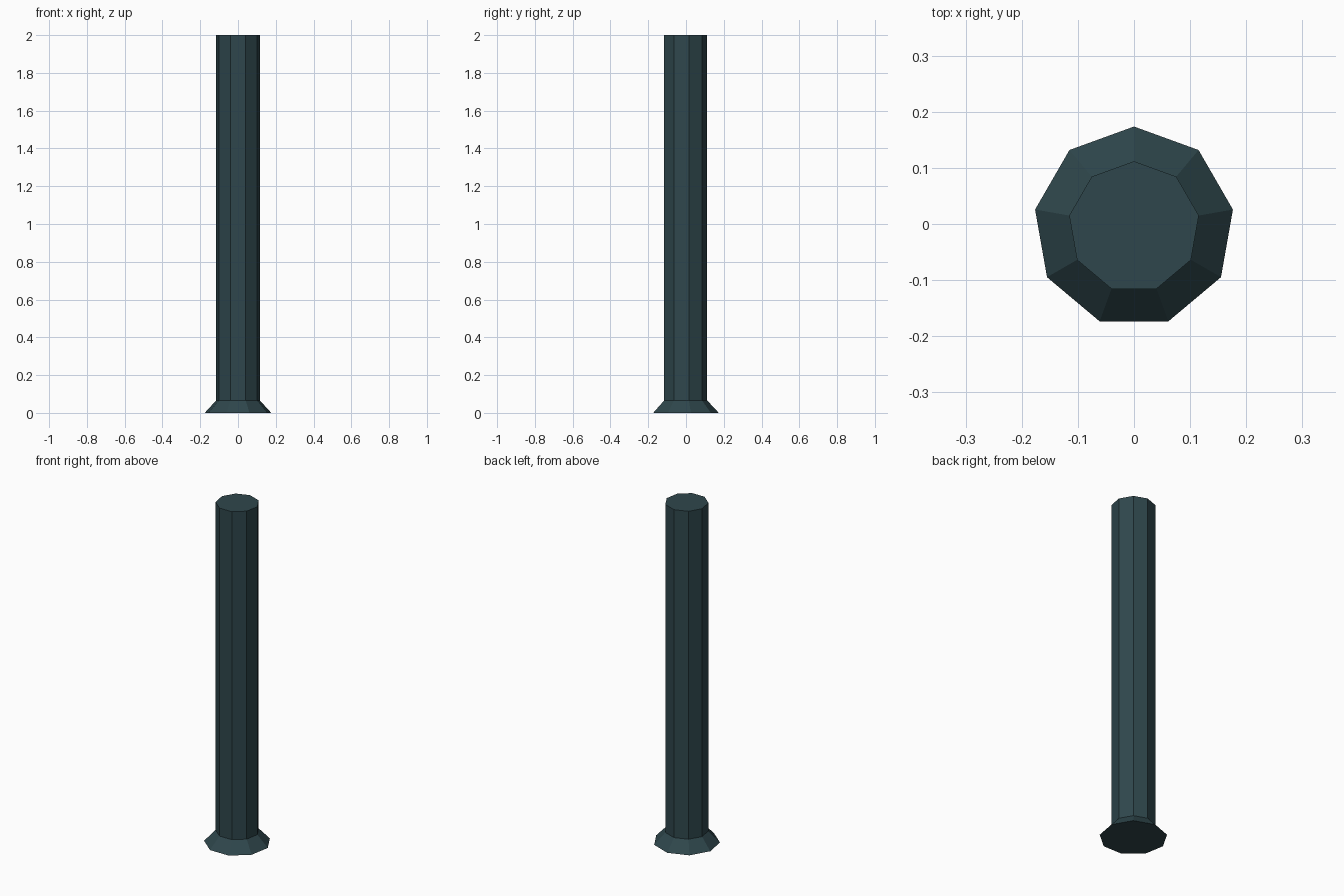
import bpy, bmesh
from math import sin, cos, tau

if "Cube" in bpy.data.objects:
    bpy.data.objects.remove(bpy.data.objects["Cube"])

SIDES = 9
Y_CENTRE = -0.0053  # a nonagon's bounds are not symmetric front to back
# (radius, height): flared foot, then straight shaft
PROFILE = [(0.179, 0.0), (0.1172, 0.066), (0.1172, 2.0)]


def loft(name, profile, mat):
    """Closed nine-sided solid through rings of the given radius and height."""
    bm = bmesh.new()
    rings = [[bm.verts.new((r * sin(tau * i / SIDES), Y_CENTRE + r * cos(tau * i / SIDES), z))
              for i in range(SIDES)] for r, z in profile]
    for low, high in zip(rings, rings[1:]):
        for i in range(SIDES):
            j = (i + 1) % SIDES
            bm.faces.new((low[i], low[j], high[j], high[i]))
    bm.faces.new(rings[0])
    bm.faces.new(rings[-1])
    bmesh.ops.recalc_face_normals(bm, faces=bm.faces)
    mesh = bpy.data.meshes.new(name)
    bm.to_mesh(mesh)
    bm.free()
    mesh.materials.append(mat)
    obj = bpy.data.objects.new(name, mesh)
    bpy.context.collection.objects.link(obj)
    return obj


# Dark teal painted metal
paint = bpy.data.materials.new("dark_teal")
paint.diffuse_color = (0.028, 0.062, 0.072, 1)
paint.use_nodes = True
paint.node_tree.nodes["Principled BSDF"].inputs["Base Color"].default_value = paint.diffuse_color

# Post with flared foot, one continuous skin
loft("post", PROFILE, paint)
